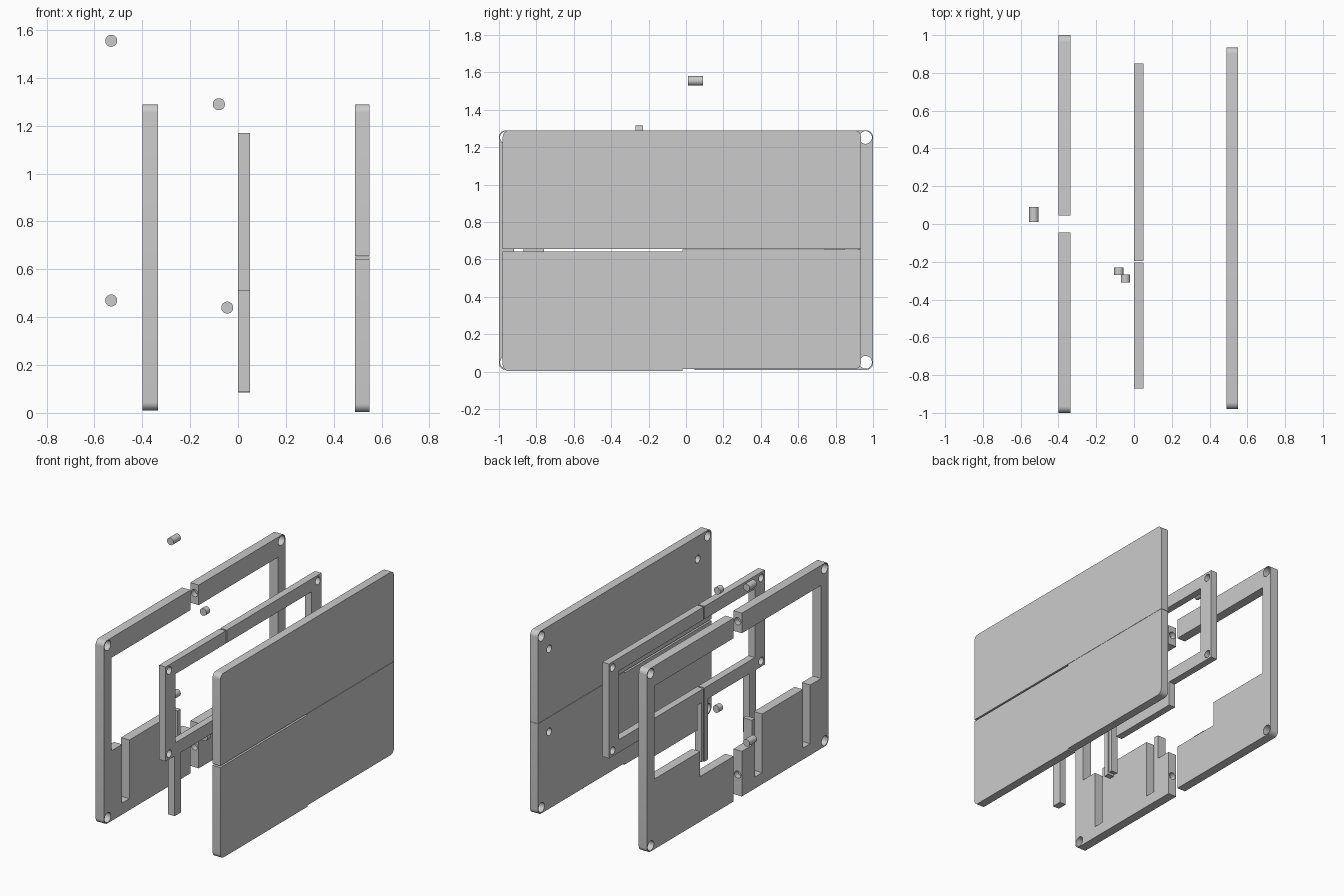
import bpy, bmesh, math
from mathutils import Vector, Matrix

if "Cube" in bpy.data.objects:
    bpy.data.objects.remove(bpy.data.objects["Cube"])

R = 0.035  # rounded outer corner


def outline(points):
    """Points are (y, z) or (y, z, radius); rounded corners become arcs."""
    out = []
    n = len(points)
    for i, p in enumerate(points):
        c = Vector(p[:2])
        if len(p) == 2:
            out.append(c)
            continue
        a = (Vector(points[i - 1][:2]) - c).normalized()
        b = (Vector(points[(i + 1) % n][:2]) - c).normalized()
        centre = c + (a + b) * p[2]
        for k in range(9):
            t = k / 8 * math.pi / 2
            out.append(centre - b * p[2] * math.cos(t) - a * p[2] * math.sin(t))
    return out


def plate(name, points, x0, x1):
    bm = bmesh.new()
    face = bm.faces.new([bm.verts.new((x0, p.x, p.y)) for p in outline(points)])
    ext = bmesh.ops.extrude_face_region(bm, geom=[face])
    verts = [v for v in ext["geom"] if isinstance(v, bmesh.types.BMVert)]
    bmesh.ops.translate(bm, vec=(x1 - x0, 0, 0), verts=verts)
    bmesh.ops.recalc_face_normals(bm, faces=bm.faces)
    return add(name, bm)


def add(name, bm):
    me = bpy.data.meshes.new(name)
    bm.to_mesh(me)
    bm.free()
    ob = bpy.data.objects.new(name, me)
    bpy.context.collection.objects.link(ob)
    return ob


def rod(bm, centre, r, length, axis):
    rot = Matrix.Rotation(math.pi / 2, 4, 'Y' if axis == 'X' else 'X')
    bmesh.ops.create_cone(bm, cap_ends=True, segments=32, radius1=r, radius2=r,
                          depth=length, matrix=Matrix.Translation(centre) @ rot)


def drill(ob, holes):
    """Cut round holes: (centre, radius, length, axis)."""
    bm = bmesh.new()
    for h in holes:
        rod(bm, *h)
    cutter = add("cutter", bm)
    cutter.hide_render = True
    mod = ob.modifiers.new("holes", 'BOOLEAN')
    mod.operation = 'DIFFERENCE'
    mod.solver = 'EXACT'
    mod.object = cutter
    bpy.context.view_layer.objects.active = ob
    bpy.ops.object.modifier_apply(modifier=mod.name)
    bpy.data.objects.remove(cutter)


# Outer frame, two halves with slots, corner holes and pin holes in the ends
frame_left = plate("outer_frame_left", [
    (-.045, .01), (-1, .01, R), (-1, 1.29, R), (-.045, 1.29), (-.045, 1.15),
    (-.92, 1.15), (-.92, .5), (-.8, .5), (-.8, .09), (-.72, .09), (-.72, .5),
    (-.27, .5), (-.27, .09), (-.19, .09), (-.19, .5), (-.155, .5),
    (-.155, .325), (-.045, .325)], -.4, -.335)
frame_right = plate("outer_frame_right", [
    (.045, .01), (1, .01, R), (1, 1.29, R), (.045, 1.29), (.045, 1.15),
    (.92, 1.15), (.92, .5), (.415, .5), (.415, .325), (.045, .325)], -.4, -.335)
for ob, s in ((frame_left, -1), (frame_right, 1)):
    drill(ob, [((-.37, s * .96, z), .034, .3, 'X') for z in (.05, 1.252)]
          + [((-.3675, s * .045, z), .025, .08, 'Y') for z in (.155, 1.225)])

# Middle frame, two halves with legs and a tab that fit the outer frame's slots
mid_left = plate("middle_frame_left", [
    (-.205, 1.17), (-.87, 1.17), (-.87, .51), (-.77, .51), (-.77, .09),
    (-.7, .09), (-.7, .51), (-.245, .51), (-.245, .085), (-.205, .085),
    (-.205, .6), (-.76, .6), (-.76, 1.08), (-.205, 1.08)], 0, .05)
mid_right = plate("middle_frame_right", [
    (-.195, 1.17), (.85, 1.17), (.85, .51), (.42, .51), (.42, .335),
    (-.125, .335), (-.125, .51), (-.17, .51), (-.17, .095), (-.195, .095),
    (-.195, .6), (.74, .6), (.74, 1.08), (-.195, 1.08)], 0, .05)
for ob, y in ((mid_left, -.83), (mid_right, .81)):
    drill(ob, [((.025, y, z), .026, .2, 'X') for z in (.55, 1.13)])

# Front panel: one upper board, two lower boards, blind holes in the back
upper = plate("panel_upper", [(-.98, .655), (-.98, 1.29, R), (.935, 1.29, R),
                              (.935, .655)], .49, .55)
lower_left = plate("panel_lower_left", [(-.98, .643), (-.98, .003, R),
                                        (-.02, .003), (-.02, .643)], .49, .55)
lower_right = plate("panel_lower_right", [(-.02, .653), (-.02, .013),
                                          (.935, .013, R), (.935, .653)], .49, .55)


def blind(y, z, r):
    return ((.49, y, z), r, .08, 'X')


drill(upper, [blind(-.94, 1.25, .033), blind(.895, 1.25, .033),
              blind(-.83, 1.13, .026), blind(.81, 1.13, .026)])
drill(lower_left, [blind(-.94, .045, .033), blind(-.83, .55, .026)])
drill(lower_right, [blind(.895, .055, .033), blind(.81, .55, .026)])

# Loose pins that join the halves
for i, (x, y, z, length) in enumerate([
        (-.53, .05, 1.555, .08), (-.53, .05, .47, .08),
        (-.08, -.25, 1.29, .042), (-.045, -.288, .44, .042)]):
    bm = bmesh.new()
    rod(bm, (x, y, z), .025, length, 'Y')
    add(f"pin_{i + 1}", bm)

# Smooth the round parts, keep the edges sharp
bpy.ops.object.select_all(action='SELECT')
bpy.ops.object.shade_smooth_by_angle(angle=math.radians(30))
